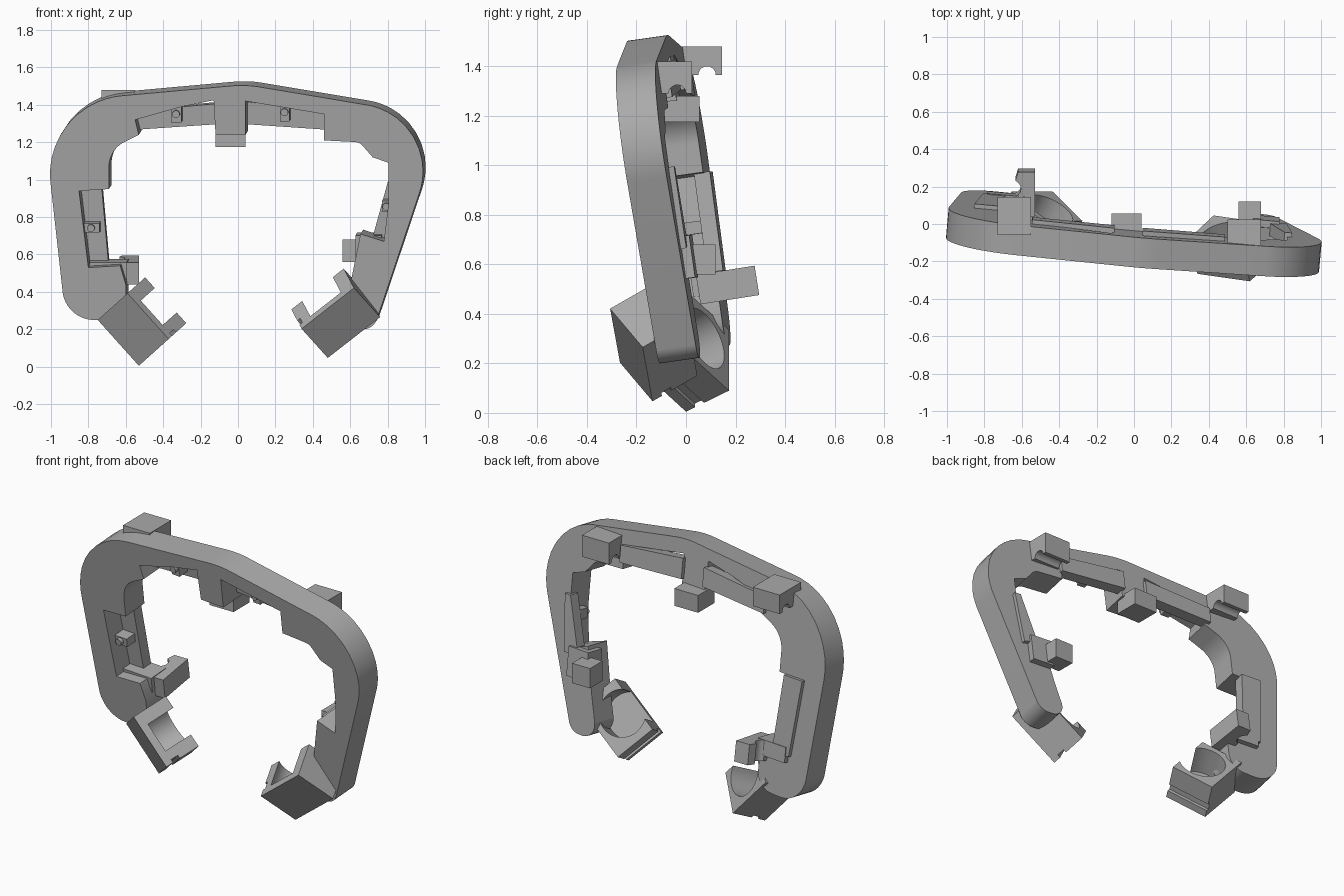
import bpy, bmesh, math
from mathutils import Matrix, Vector

if "Cube" in bpy.data.objects:
    bpy.data.objects.remove(bpy.data.objects["Cube"])

grey = bpy.data.materials.new("plain grey")
grey.use_nodes = True
grey.diffuse_color = (0.4, 0.4, 0.4, 1)
grey.node_tree.nodes["Principled BSDF"].inputs["Base Color"].default_value = grey.diffuse_color


def basis(across, depth, up, origin):
    return Matrix((across, depth, up)).transposed().to_4x4() if origin is None else \
        Matrix.Translation(origin) @ Matrix((across, depth, up)).transposed().to_4x4()


# Leaning plane of the frame: across, depth, up
LEAN = basis((1, -.09, 0), (.088, .985, .14), (0, -.142, 1), (0, -.018, 0))
WORLD = Matrix.Identity(4)


def prism(name, outline, near, far, space=LEAN):
    """Extrude an (across, up) outline along depth inside a given space."""
    bm = bmesh.new()
    front = [bm.verts.new(space @ Vector((a, near, b))) for a, b in outline]
    back = [bm.verts.new(space @ Vector((a, far, b))) for a, b in outline]
    bm.faces.new(front)
    bm.faces.new(back[::-1])
    for i in range(len(front)):
        j = (i + 1) % len(front)
        bm.faces.new((front[j], front[i], back[i], back[j]))
    bmesh.ops.recalc_face_normals(bm, faces=bm.faces)
    mesh = bpy.data.meshes.new(name)
    bm.to_mesh(mesh)
    bm.free()
    mesh.materials.append(grey)
    obj = bpy.data.objects.new(name, mesh)
    bpy.context.collection.objects.link(obj)
    bpy.ops.object.select_all(action='DESELECT')
    obj.select_set(True)
    bpy.context.view_layer.objects.active = obj
    bpy.ops.object.shade_smooth_by_angle(angle=math.radians(25))
    return obj


def rect(left, right, low, high):
    return [(left, low), (right, low), (right, high), (left, high)]


def arc(cx, cy, radius, start, end, steps=20):
    angles = [math.radians(start + (end - start) * i / steps) for i in range(steps + 1)]
    return [(cx + radius * math.cos(t), cy + radius * math.sin(t)) for t in angles]


def rounded(corners, steps=12):
    """Round every corner (x, z, radius) of a closed outline."""
    points = []
    for i, (x, z, radius) in enumerate(corners):
        here = Vector((x, z))
        if not radius:
            points.append((x, z))
            continue
        before = (Vector(corners[i - 1][:2]) - here).normalized()
        after = (Vector(corners[(i + 1) % len(corners)][:2]) - here).normalized()
        half = before.angle(after) / 2
        centre = here + (before + after).normalized() * radius / math.sin(half)
        reach = radius / math.tan(half)
        a, b = here + before * reach - centre, here + after * reach - centre
        for k in range(steps + 1):
            t = k / steps
            spoke = (a * (1 - t) + b * t).normalized() * radius
            points.append(tuple(centre + spoke))
    return points


# Main open frame: outer contour, then the stepped inner contour
outer = [(-.6, .26, .1), (-.92, .24, .17), (-1.05, 1.41, .42), (.04, 1.508, .6),
         (1.105, 1.33, .36), (.725, .2, .08), (.54, .2, .08)]
inner_right = [(.6, .44, 0), (.655, .71, 0), (.78, .67, 0), (.805, .88, 0), (.805, 1.09, 0),
               (.72, 1.12, 0), (.65, 1.2, .06), (.46, 1.21, 0), (.46, 1.35, 0), (.04, 1.42, 0)]
tooth = [(.04, 1.24, 0), (-.12, 1.24, 0), (-.13, 1.425, 0)]
inner_left = [(-.3, 1.39, 0), (-.55, 1.32, 0), (-.53, 1.24, 0), (-.69, 1.16, .15),
              (-.69, .95, 0), (-.85, .94, 0), (-.8, .53, 0), (-.63, .54, 0), (-.6, .44, 0)]
prism("frame", rounded(outer + inner_right + tooth + inner_left), 0, .162)

# Thin ledges closing the pockets at the rear
ledges = {
    "top_ledge_right_side": [(-.56, 1.25), (-.12, 1.28), (-.12, 1.39), (-.56, 1.35)],
    "top_ledge_left_side": [(.03, 1.28), (.47, 1.25), (.47, 1.35), (.03, 1.4)],
    "right_leg_ledge": [(-.74, .95), (-.87, .95), (-.82, .5), (-.7, .5)],
    "left_leg_ledge": [(.79, .97), (.83, .97), (.8, .64), (.705, .66)],
}
for name, outline in ledges.items():
    prism(name, outline, .12, .185)

# Small blocks inside the pockets, each with a round pin
for name, x, z, wide, tall in (("top_nub_right_side", -.335, 1.345, .055, .09),
                               ("top_nub_left_side", .245, 1.355, .05, .1),
                               ("right_leg_nub", -.79, .735, .09, .05),
                               ("left_leg_nub", .79, .85, .05, .06)):
    prism(name, rect(x - wide / 2, x + wide / 2, z - tall / 2, z + tall / 2), .05, .13)
    prism(name + "_pin", arc(x, z, .02, 0, 345, 23), .03, .13)

# Upright mounting boxes behind the frame
prism("centre_box", rect(-.12, .04, 1.175, 1.28), -.1, .055, WORLD)
prism("left_leg_box", rect(.56, .68, .56, .68), 0, .12, WORLD)
prism("left_leg_box_foot", rect(.62, .76, .52, .69), .08, .2)


# Grooved top boxes: round groove runs across the underside
def grooved_box(name, left, right, near, far, low, high):
    side = basis((0, 1, 0), (1, 0, 0), (0, 0, 1), None)
    middle = far - .06
    groove = arc(middle, low, .035, 180, 0, 10)
    outline = [(near, low)] + groove + [(far, low), (far, high), (near, high)]
    prism(name, outline, left, right, side)


grooved_box("right_top_box", -.73, -.55, -.06, .145, 1.365, 1.48)
grooved_box("left_top_box", .5, .68, -.13, .025, 1.29, 1.42)

# Notched holder on the right leg, tilted slightly upward to the rear
plan = [(-.53, .05), (-.53, .29), (-.62, .29)] + arc(-.65, .2, .045, 70, -70, 12) + [(-.65, .05)]
tilt = Matrix.Translation((0, 0, .49)) @ Matrix.Rotation(math.radians(9), 4, 'X')
prism("holder", plan, -.06, .06, tilt @ basis((1, 0, 0), (0, 0, 1), (0, 1, 0), None))
prism("holder_foot", rect(-.8, -.6, .46, .55), .06, .19)


# Open round clips with a cover plate at the two lower ends
def clip(name, corner, long_side, short_side):
    u = Vector(long_side).normalized()
    n = u.cross(Vector(short_side)).normalized()
    n = n if n.y > 0 else -n
    v = (Vector(short_side) - u * u.dot(Vector(short_side))).normalized()
    space = basis(u, n, v, Vector(corner))
    length, width = Vector(long_side).length, Vector(short_side).length
    prism(name + "_plate", rect(0, length, 0, width), 0, .045, space)

    def jaw(part, start, near, far):
        mid, height, radius = length / 2, .165, .133
        lift = math.degrees(math.asin((width - height) / radius))
        bore = arc(mid, height, radius, lift, -180 - lift, 32)
        outline = [(start, 0), (length, 0), (length, width)] + bore + [(start, width)]
        prism(part, outline, near, far, space)

    jaw(name + "_neck", .02, .045, .09)
    jaw(name + "_jaw", 0, .09, .215)


clip("left_clip", (.48, -.135, .047), (.28, -.04, .218), (-.15, -.13, .148))
clip("right_clip", (-.53, 0, .005), (-.22, 0, .245), (.17, -.156, .13))
